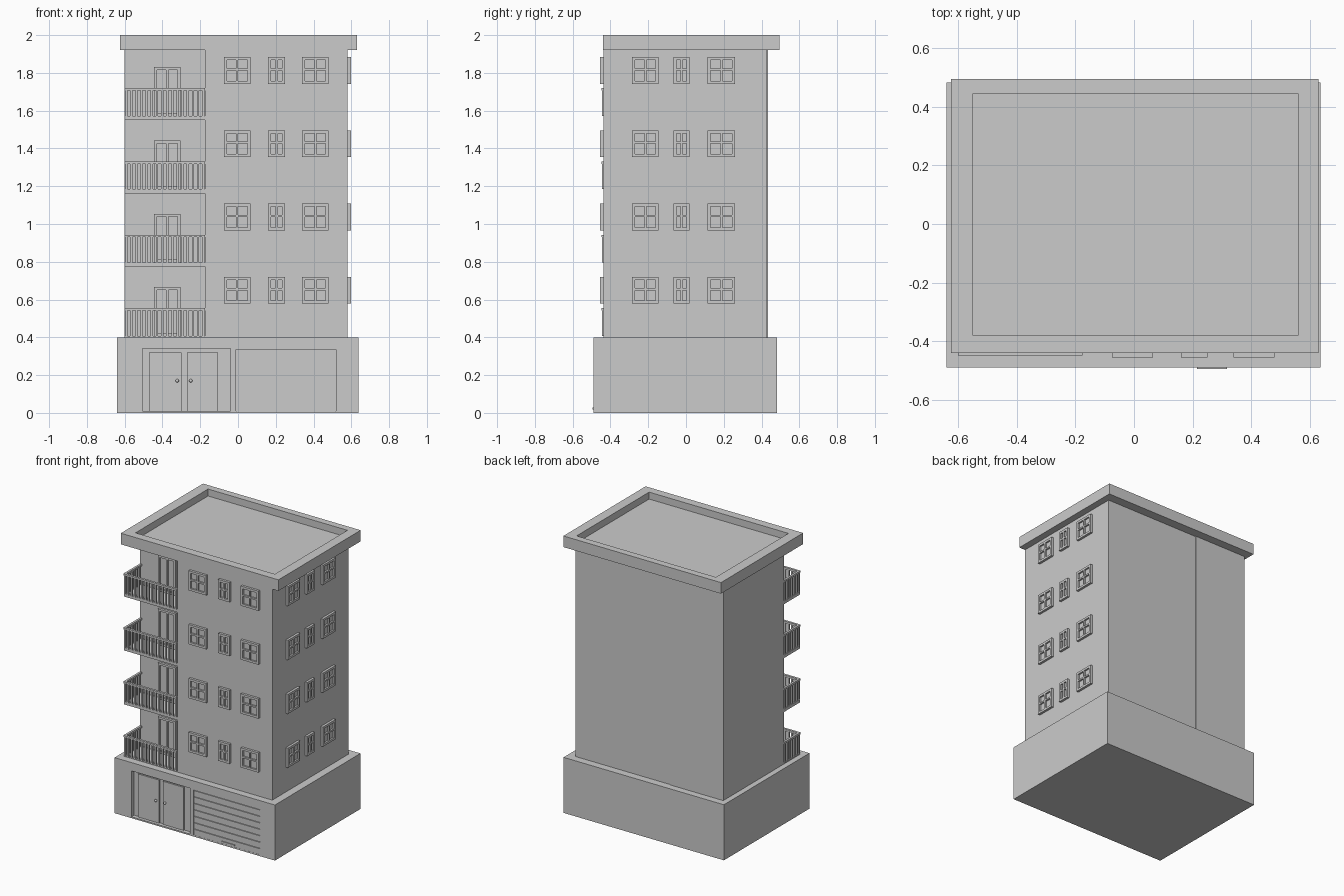
import bpy, bmesh
from math import radians
from mathutils import Matrix, Vector

if "Cube" in bpy.data.objects:
    bpy.data.objects.remove(bpy.data.objects["Cube"])


def make(name, bm):
    me = bpy.data.meshes.new(name)
    bm.to_mesh(me)
    bm.free()
    ob = bpy.data.objects.new(name, me)
    bpy.context.collection.objects.link(ob)
    return ob


def boxes(name, items):
    """One object from boxes given as (x0, x1, y0, y1, z0, z1)."""
    bm = bmesh.new()
    for x0, x1, y0, y1, z0, z1 in items:
        m = Matrix.Translation(((x0 + x1) / 2, (y0 + y1) / 2, (z0 + z1) / 2))
        bmesh.ops.create_cube(bm, size=1, matrix=m @ Matrix.Diagonal((x1 - x0, y1 - y0, z1 - z0, 1)))
    return make(name, bm)


def cut(ob, cutter):
    mod = ob.modifiers.new("cut", 'BOOLEAN')
    mod.operation = 'DIFFERENCE'
    mod.solver = 'EXACT'
    mod.object = cutter
    bpy.context.view_layer.objects.active = ob
    bpy.ops.object.modifier_apply(modifier=mod.name)
    bpy.data.objects.remove(cutter)


def pane_frame(name, w, h, depth, border, bar, cross=True):
    """Glazed frame centred on x, standing on z = 0, back at y = 0, facing -y."""
    parts = [(-w / 2 + border / 2, w / 2 - border / 2, -0.005, 0.002, border / 2, h - border / 2)]
    for s in (-1, 1):
        a, b = sorted((s * w / 2, s * (w / 2 - border)))
        parts.append((a, b, -depth, 0.002, 0, h))
    iw = w / 2 - border
    parts += [(-iw, iw, -depth, 0.002, 0, border), (-iw, iw, -depth, 0.002, h - border, h),
              (-bar / 2, bar / 2, -depth, 0.002, border, h - border)]
    if cross:
        zc = h * 0.54
        for a, b in ((-iw, -bar / 2), (bar / 2, iw)):
            parts.append((a, b, -depth, 0.002, zc - bar / 2, zc + bar / 2))
    return boxes(name, parts)


FLOOR_H = 0.388
FRONT = -0.438
LOGGIA_Y = -0.26

# Ground floor block with entrance and shutter openings
base = boxes("ground_floor", [(-0.64, 0.637, -0.49, 0.483, 0, 0.4)])
cut(base, boxes("entrance_cutter", [(-0.505, -0.04, -0.6, -0.46, 0.01, 0.34)]))
cut(base, boxes("shutter_cutter", [(-0.01, 0.52, -0.6, -0.482, 0.01, 0.335)]))

# Entrance doors with frame posts and knobs
boxes("entrance_doors", [(-0.47, -0.30, -0.468, -0.455, 0.01, 0.32),
                         (-0.27, -0.105, -0.468, -0.455, 0.01, 0.32)])
for i, x in enumerate((-0.322, -0.25)):
    bm = bmesh.new()
    bmesh.ops.create_uvsphere(bm, u_segments=12, v_segments=8, radius=0.009,
                              matrix=Matrix.Translation((x, -0.475, 0.17)))
    for f in bm.faces:
        f.smooth = True
    make(f"door_knob_{i + 1}", bm)

# Roller shutter slats and handle
n = 7
pitch = 0.325 / n
boxes("shutter_slats", [(-0.007, 0.517, -0.489, -0.48, 0.01 + i * pitch, 0.01 + (i + 1) * pitch - 0.004)
                        for i in range(n)])
boxes("shutter_handle", [(0.215, 0.317, -0.495, -0.485, 0.018, 0.028)])

# Upper walls: main block and set-back balcony block
boxes("main_walls", [(-0.175, 0.58, FRONT, 0.428, 0.4, 1.93)])
boxes("balcony_bay_walls", [(-0.6, -0.175, LOGGIA_Y, 0.433, 0.4, 1.93)])

# Roof slab with sunken deck
roof = boxes("roof", [(-0.625, 0.63, -0.44, 0.495, 1.92, 2.0)])
cut(roof, boxes("roof_cutter", [(-0.55, 0.56, -0.38, 0.445, 1.95, 2.1)]))

# Windows on the front and right side
for floor in range(4):
    z = 0.578 + floor * FLOOR_H
    for side, spots in (("front", ((-0.005, 0.14), (0.205, 0.09), (0.41, 0.14))),
                        ("right", ((-0.215, 0.14), (-0.023, 0.085), (0.187, 0.145)))):
        for c, w in spots:
            win = pane_frame(f"{side}_window", w, 0.142, 0.017, 0.016, 0.011)
            if side == "front":
                win.location = (c, FRONT, z)
            else:
                win.location = (0.58, c, z)
                win.rotation_euler.z = radians(90)

# Balconies: slab, railing and door on each floor
for floor in range(4):
    z = 0.408 + floor * FLOOR_H
    boxes("balcony_slab", [(-0.6, -0.175, FRONT, LOGGIA_Y, z - 0.022, z)])
    door = pane_frame("balcony_door", 0.14, 0.258, 0.017, 0.015, 0.012, cross=False)
    door.location = (-0.375, LOGGIA_Y, z)

    top = z + 0.147
    rails = [(-0.6, -0.175, -0.448, -0.432, top - 0.013, top),
             (-0.6, -0.584, -0.432, LOGGIA_Y, top - 0.013, top)]
    for i in range(16):
        x = -0.592 + i * 0.0272
        rails.append((x - 0.006, x + 0.006, -0.445, -0.434, z, top - 0.013))
    for i in range(1, 7):
        y = -0.44 + i * 0.0272
        rails.append((-0.598, -0.587, y - 0.006, y + 0.006, z, top - 0.013))
    boxes("balcony_railing", rails)
